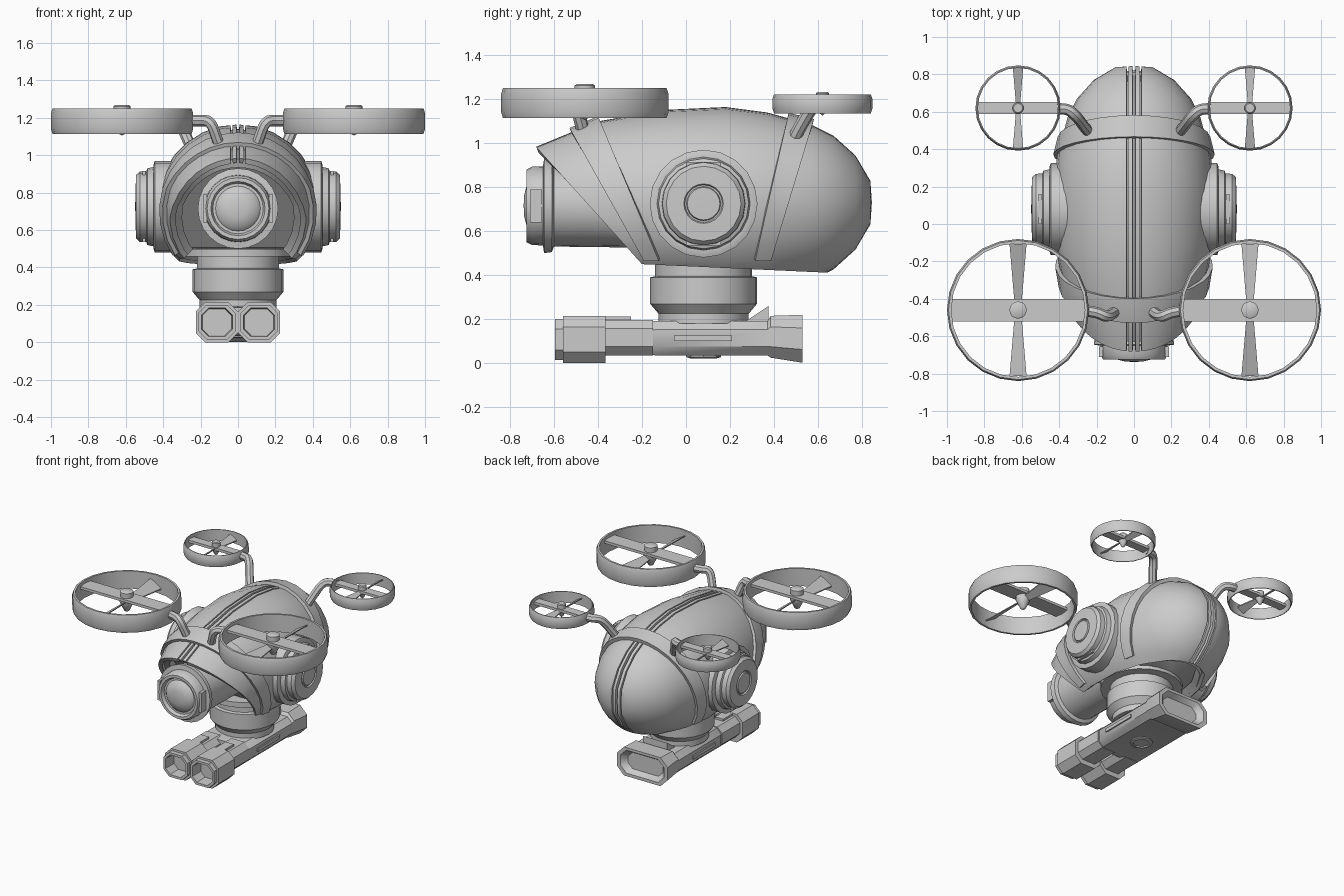
import bpy, bmesh, math
from mathutils import Vector, Matrix

if "Cube" in bpy.data.objects:
    bpy.data.objects.remove(bpy.data.objects["Cube"])


def finish(name, bm, mirror=False):
    me = bpy.data.meshes.new(name)
    bm.to_mesh(me)
    bm.free()
    ob = bpy.data.objects.new(name, me)
    bpy.context.collection.objects.link(ob)
    if mirror:
        m = ob.modifiers.new("mirror", 'MIRROR')
        m.use_mirror_merge = False
    return ob


def lathe_bm(profile, axis=(0, 0, 1), centre=(0, 0, 0), seg=24):
    """Revolve (radius, height) points around an axis."""
    bm = bmesh.new()
    vs = [bm.verts.new((r, 0, h)) for r, h in profile]
    es = [bm.edges.new(p) for p in zip(vs, vs[1:])]
    bmesh.ops.spin(bm, geom=vs + es, cent=(0, 0, 0), axis=(0, 0, 1),
                   angle=2 * math.pi, steps=seg, use_duplicate=False)
    bmesh.ops.remove_doubles(bm, verts=bm.verts[:], dist=1e-4)
    rot = Vector(axis).to_track_quat('Z', 'Y').to_matrix().to_4x4()
    bm.transform(Matrix.Translation(centre) @ rot)
    bmesh.ops.recalc_face_normals(bm, faces=bm.faces[:])
    return bm


def lathe(name, profile, axis=(0, 0, 1), centre=(0, 0, 0), seg=24, mirror=False):
    return finish(name, lathe_bm(profile, axis, centre, seg), mirror)


def loft(name, rings, mirror=False):
    bm = bmesh.new()
    rows = [[bm.verts.new(p) for p in r] for r in rings]
    n = len(rows[0])
    for a, b in zip(rows, rows[1:]):
        for i in range(n):
            bm.faces.new((a[i], a[(i + 1) % n], b[(i + 1) % n], b[i]))
    bm.faces.new(rows[0])
    bm.faces.new(rows[-1])
    bmesh.ops.recalc_face_normals(bm, faces=bm.faces[:])
    return finish(name, bm, mirror)


def octagon(y, hw, z0, z1, c, cx=0):
    """Chamfered rectangle across the y axis."""
    h, m = (z1 - z0) / 2, (z0 + z1) / 2
    pts = [(hw, h - c), (hw - c, h), (c - hw, h), (-hw, h - c),
           (-hw, c - h), (c - hw, -h), (hw - c, -h), (hw, c - h)]
    return [(cx + x, y, m + z) for x, z in pts]


def box(name, x, y, z, mirror=False):
    return loft(name, [[(a, y[0], z[0]), (a, y[1], z[0]), (a, y[1], z[1]), (a, y[0], z[1])]
                       for a in x], mirror)


# Egg-shaped body profile: (radius, y), revolved around a lengthwise axis
EGG = [(0, .845), (.1, .838), (.215, .77), (.305, .67), (.355, .57), (.41, .37), (.435, .18),
       (.422, -.1), (.37, -.4), (.255, -.68), (.19, -.76), (0, -.76)]
BOTTOM = ((-.2, .45), (.67, .41))
FRONT = ((-.67, .97), (-.2, .45))


def shift(line, dy, dz):
    return tuple((y + dy, z + dz) for y, z in line)


def shell(name, off, cuts, thick=0, x0=None, x1=None, cap=False):
    """Egg shell offset by off, cut along side-view lines (right-hand side removed)."""
    prof = [(max(0, r + off) if r else 0, y + (off if y > .5 else 0)) for r, y in EGG]
    bm = lathe_bm(prof, (0, 1, 0), (0, 0, .73), 28)
    planes = [((0, *p), (0, q[1] - p[1], p[0] - q[0])) for p, q in cuts]
    if x0 is not None:
        planes.append(((x0, 0, 0), (-1, 0, 0)))
    if x1 is not None:
        planes.append(((x1, 0, 0), (1, 0, 0)))
    for co, no in planes:
        res = bmesh.ops.bisect_plane(bm, geom=bm.verts[:] + bm.edges[:] + bm.faces[:],
                                     plane_co=co, plane_no=no, clear_outer=True)
        if cap:
            edges = [e for e in res['geom_cut'] if isinstance(e, bmesh.types.BMEdge)]
            bmesh.ops.holes_fill(bm, edges=edges, sides=0)
    if cap:
        bmesh.ops.recalc_face_normals(bm, faces=bm.faces[:])
    ob = finish(name, bm)
    if thick:
        s = ob.modifiers.new("thickness", 'SOLIDIFY')
        s.thickness, s.offset = thick, -1
    if x0 is not None:
        ob.modifiers.new("mirror", 'MIRROR').use_mirror_merge = False
    return ob


# Body: outer shell halves, stepped hood lining, inner core, spine ridges
shell("outer_shell", 0, [FRONT, BOTTOM], .03, x0=.04)
shell("hood_lining", -.025, [shift(FRONT, .03, .02), shift(BOTTOM, 0, .015)], .05)
shell("inner_core", -.04, [shift(FRONT, .09, .06), shift(BOTTOM, 0, .06)], cap=True)
shell("spine_ridges", 0, [FRONT, BOTTOM], .03, x0=.008, x1=.03)
# Slanted bands around the body
CUT = ((-1, .465), (1, .465))
shell("rear_band", .022, [((.465, 1.13), (.315, .47)), ((.385, .46), (.585, 1.12)), CUT], .04)
shell("front_band", .022, [((-.53, 1.07), (-.2, .48)), ((-.13, .48), (-.39, 1.1)), CUT], .04)

# Front eye with barrel
lathe("front_eye", [(0, .2), (.19, .2), (.185, .6), (.21, .61), (.215, .645), (.18, .65),
                    (.178, .7), (.165, .725), (.145, .725), (.135, .7), (.12, .7),
                    (.1, .722), (.05, .735), (0, .738)], (0, -1, 0), (0, 0, .715))
box("front_eye_clip", (.165, .186), (-.71, -.655), (.64, .79), True)
# Side eyes
lathe("side_eye", [(0, .3), (.245, .3), (.245, .445), (.225, .452), (.212, .452), (.205, .485),
                   (.19, .49), (.188, .525), (.17, .545), (.09, .548), (.085, .538),
                   (.078, .538), (.074, .548), (0, .55)],
      (1, 0, 0), (0, .08, .725), 20, True)
box("side_eye_clip", (.495, .51), (.0, .16), (.535, .915), True)

# Neck
lathe("neck", [(0, .5), (.285, .5), (.285, .46), (.22, .46), (.22, .395), (.243, .39),
               (.243, .27), (.205, .225), (.205, .18), (0, .18)], centre=(0, .08, 0))


def rotor(name, cy, z0, z1, R, bar, hub, top):
    """Ducted fan: ring, cross bar, hub and two twisted blades, mirrored left and right."""
    cx, t, zm = .62, R * .06, (z0 + z1) / 2
    c = (cx, cy, 0)
    lathe(name + "_ring", [(R - t, z0), (R - .008, z0), (R, z0 + .025), (R, z1 - .025),
                           (R - .008, z1), (R - t, z1), (R - t, z0)], centre=c, mirror=True)
    box(name + "_bar", (cx - R + t / 2, cx + R - t / 2), (cy - bar, cy + bar),
        (z1 - .045, z1 - .025), True)
    lathe(name + "_hub", [(0, z0 - .01), (hub * .4, z0), (hub * 1.1, zm), (hub * 1.1, z1 - .03),
                          (hub, z1 - .03), (hub, top - .006), (hub * .8, top), (0, top)],
          centre=c, seg=16, mirror=True)
    for s, end in ((1, "rear"), (-1, "front")):
        rings = []
        for d, w in ((.1, .05), (.93, .12)):
            dx, dz = w * R, w * R * .6 * s
            rings.append([(cx - dx, cy + s * d * R, zm - dz - .004),
                          (cx + dx, cy + s * d * R, zm + dz - .004),
                          (cx + dx, cy + s * d * R, zm + dz + .004),
                          (cx - dx, cy + s * d * R, zm - dz + .004)])
        loft(name + "_blade_" + end, rings, True)


def arm(name, pts, r=.03):
    """Bent tube, mirrored."""
    cu = bpy.data.curves.new(name, 'CURVE')
    cu.dimensions, cu.bevel_depth, cu.bevel_resolution = '3D', r, 2
    cu.resolution_u, cu.use_fill_caps = 4, True
    sp = cu.splines.new('NURBS')
    sp.points.add(len(pts) - 1)
    for p, co in zip(sp.points, pts):
        p.co = (*co, 1)
    sp.order_u, sp.use_endpoint_u = 3, True
    ob = bpy.data.objects.new(name, cu)
    bpy.context.collection.objects.link(ob)
    ob.modifiers.new("mirror", 'MIRROR').use_mirror_merge = False


rotor("front_rotor", -.46, 1.115, 1.25, .38, .06, .046, 1.268)
rotor("rear_rotor", .62, 1.135, 1.222, .228, .033, .03, 1.232)
arm("front_arm", [(.26, -.465, 1.185), (.2, -.47, 1.185), (.145, -.5, 1.185), (.11, -.475, 1.08),
                  (.09, -.46, 1.03)])
arm("rear_arm", [(.41, .615, 1.18), (.36, .62, 1.18), (.31, .58, 1.18), (.26, .51, 1.06),
                 (.23, .48, 1.0)])

# Twin-barrel launcher under the neck
loft("launcher_body", [octagon(-.2, .16, .05, .185, .04), octagon(-.14, .2, .035, .192, .04),
                       octagon(.37, .2, .035, .192, .04), octagon(.385, .205, .025, .215, .05),
                       octagon(.53, .215, .002, .22, .06), octagon(.53, .185, .025, .2, .05),
                       octagon(.49, .15, .05, .175, .04)])
loft("barrel", [octagon(-.15, .095, .035, .197, .04, .105),
                octagon(-.4, .095, .035, .197, .04, .105)], True)
loft("muzzle", [octagon(-.365, .112, 0, .215, .05, .113), octagon(-.56, .112, 0, .215, .05, .113),
                octagon(-.56, .1, .015, .2, .045, .113), octagon(-.595, .1, .015, .2, .045, .113),
                octagon(-.595, .083, .032, .183, .038, .113),
                octagon(-.5, .078, .037, .178, .035, .113)], True)
box("barrel_rail", (.07, .14), (-.54, -.25), (.19, .213), True)
box("side_slot_bar", (.19, .21), (-.055, .21), (.1, .125), True)
loft("rear_sight", [[(x, .27, .19), (x, .375, .26), (x, .375, .19)] for x in (-.1, .1)])
lathe("underside_cap", [(0, .05), (.08, .05), (.08, .028), (.06, .022), (.055, .03), (0, .03)],
      centre=(0, .08, 0), seg=8)

# Apply modifiers and shade smooth with sharp edges
bpy.ops.object.select_all(action='SELECT')
bpy.context.view_layer.objects.active = bpy.context.selected_objects[0]
bpy.ops.object.convert(target='MESH')
bpy.ops.object.shade_smooth_by_angle(angle=math.radians(38))
